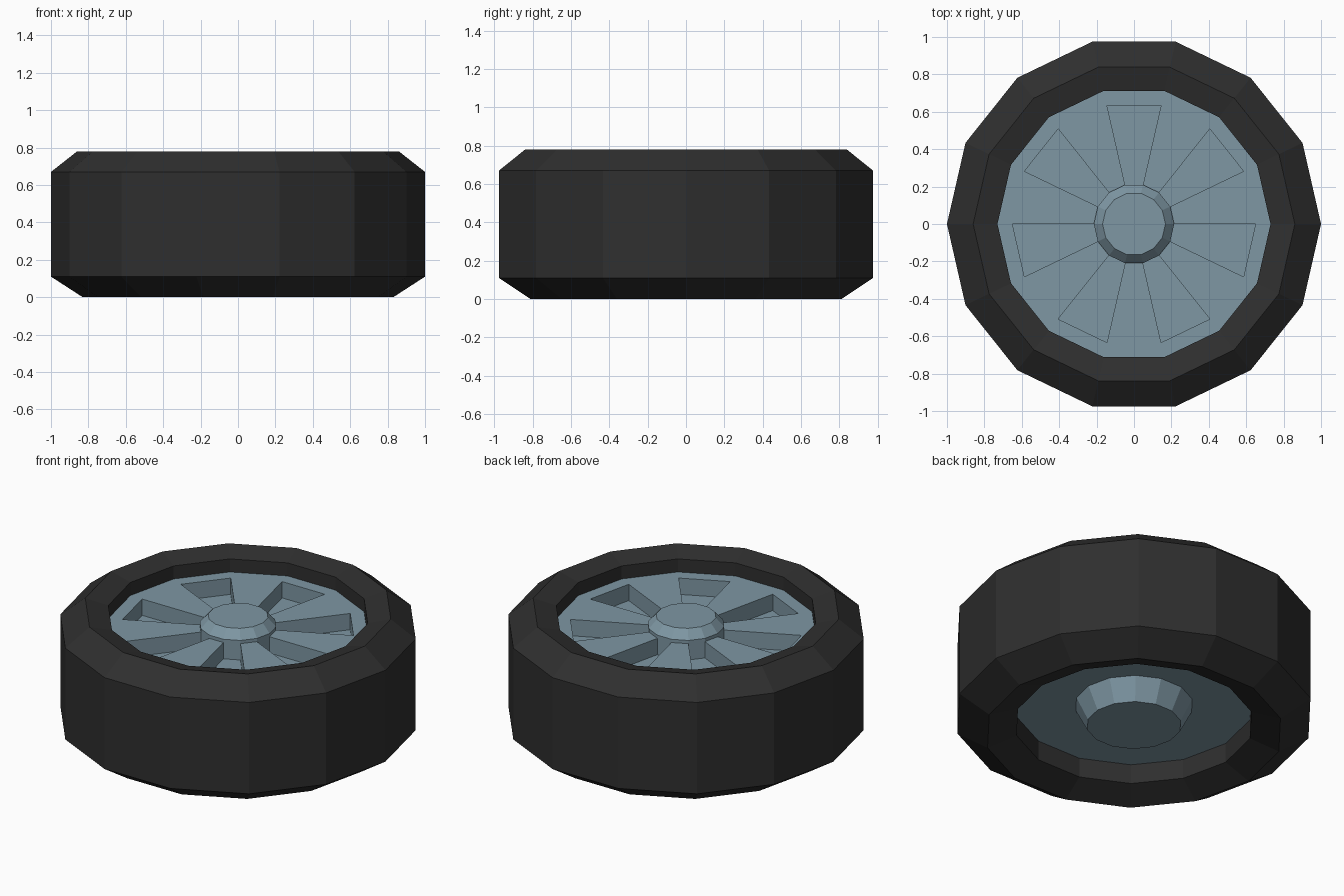
import bpy, bmesh
from math import pi, cos, sin, atan2, floor, hypot

if "Cube" in bpy.data.objects:
    bpy.data.objects.remove(bpy.data.objects["Cube"])

SIDES = 14


def material(name, color):
    m = bpy.data.materials.new(name)
    m.diffuse_color = (*color, 1)
    m.use_nodes = True
    m.node_tree.nodes["Principled BSDF"].inputs["Base Color"].default_value = m.diffuse_color
    return m


def lathe(profile, closed):
    """Spin an (r, z) profile around z; cap the ends unless it is a closed loop."""
    bm = bmesh.new()
    rings = [[bm.verts.new((r * cos(2 * pi * i / SIDES), r * sin(2 * pi * i / SIDES), z))
              for i in range(SIDES)] for r, z in profile]
    pairs = list(zip(rings, rings[1:]))
    if closed:
        pairs.append((rings[-1], rings[0]))
    else:
        bm.faces.new(rings[0])
        bm.faces.new(rings[-1])
    for a, b in pairs:
        for i in range(SIDES):
            j = (i + 1) % SIDES
            bm.faces.new((a[i], a[j], b[j], b[i]))
    bmesh.ops.recalc_face_normals(bm, faces=bm.faces)
    return bm


def finish(bm, name, mat):
    bmesh.ops.recalc_face_normals(bm, faces=bm.faces)
    mesh = bpy.data.meshes.new(name)
    bm.to_mesh(mesh)
    bm.free()
    mesh.materials.append(mat)
    bpy.context.collection.objects.link(bpy.data.objects.new(name, mesh))


rubber = material("rubber", (0.028, 0.028, 0.028))
metal = material("metal", (0.21, 0.31, 0.37))

# Tyre: chamfered outside, shallow inner lips, straight wall down to the rim
tyre = lathe([(1, 0.11), (1, 0.67), (0.86, 0.78), (0.73, 0.745), (0.73, 0.66),
              (0.665, 0.18), (0.665, 0.06), (0.83, 0)], True)
finish(tyre, "tyre", rubber)

# Rim: hub cap, face plate, and tapered boss on the underside
FACE_Z = 0.665
rim = lathe([(0.168, 0.737), (0.215, 0.685), (0.215, FACE_Z), (0.65, FACE_Z), (0.73, FACE_Z),
             (0.665, 0.18), (0.33, 0.18), (0.264, 0.05)], False)

# Recessed pockets between the spokes: every other sector of the face plate
pockets = []
for f in rim.faces:
    c = f.calc_center_median()
    sector = floor(atan2(c.y, c.x) / (2 * pi / SIDES))
    if abs(c.z - FACE_Z) < 1e-4 and 0.3 < hypot(c.x, c.y) < 0.6 and sector % 2:
        pockets.append(f)
new = bmesh.ops.extrude_face_region(rim, geom=pockets)["geom"]
bmesh.ops.translate(rim, vec=(0, 0, -0.1),
                    verts=[v for v in new if isinstance(v, bmesh.types.BMVert)])
bmesh.ops.delete(rim, geom=[f for f in pockets if f.is_valid], context='FACES_ONLY')
finish(rim, "rim", metal)
